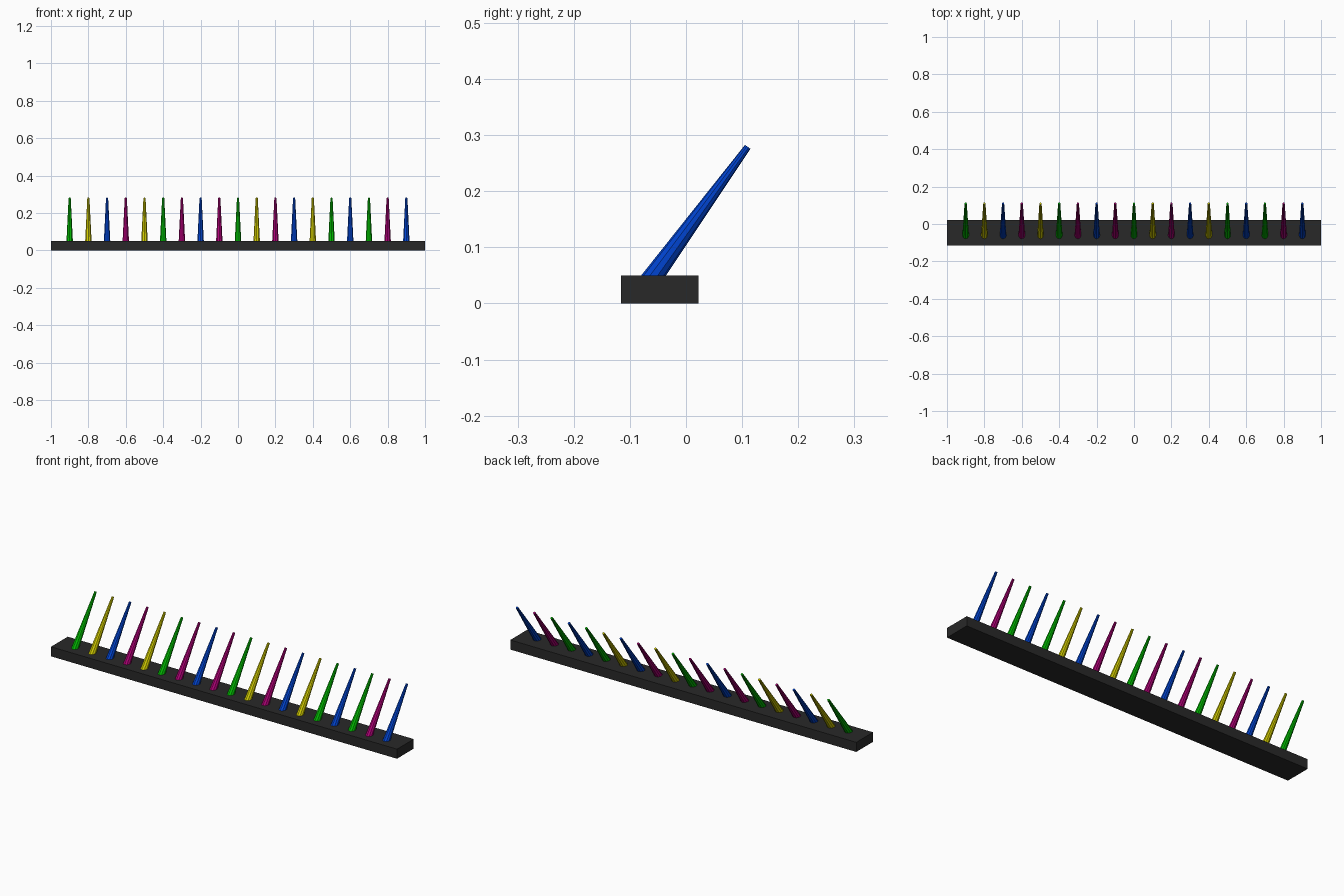
import bpy
from mathutils import Vector

cube = bpy.data.objects.get("Cube")
if cube:
    bpy.data.objects.remove(cube, do_unlink=True)


def material(name, rgb):
    mat = bpy.data.materials.new(name)
    mat.use_nodes = True
    mat.diffuse_color = (*rgb, 1)
    mat.node_tree.nodes["Principled BSDF"].inputs["Base Color"].default_value = (*rgb, 1)
    return mat


charcoal = material("charcoal", (0.022, 0.022, 0.022))
colours = {
    "G": material("green", (0, 0.48, 0)),
    "Y": material("yellow", (0.62, 0.58, 0)),
    "B": material("blue", (0, 0.055, 0.62)),
    "M": material("magenta", (0.4, 0, 0.17)),
}

# Long base bar
bpy.ops.mesh.primitive_cube_add(size=1, location=(0, -0.0465, 0.025))
bar = bpy.context.object
bar.name = "base_bar"
bar.scale = (2, 0.138, 0.05)
bar.data.materials.append(charcoal)

# Row of ten-sided tapered spikes leaning back, rooted inside the bar
root = Vector((0, -0.073, 0.028))
tip = Vector((0, 0.11, 0.279))
axis = tip - root
order = "GYBMYGMBMGYMBYGBGMB"
for i, key in enumerate(order):
    centre = (root + tip) / 2
    centre.x = 0.1 * (i - (len(order) - 1) / 2)
    bpy.ops.mesh.primitive_cone_add(
        vertices=10, radius1=0.019, radius2=0.006, depth=axis.length,
        location=centre, rotation=axis.to_track_quat("Z", "Y").to_euler())
    spike = bpy.context.object
    spike.name = f"spike_{i + 1}"
    spike.data.materials.append(colours[key])
